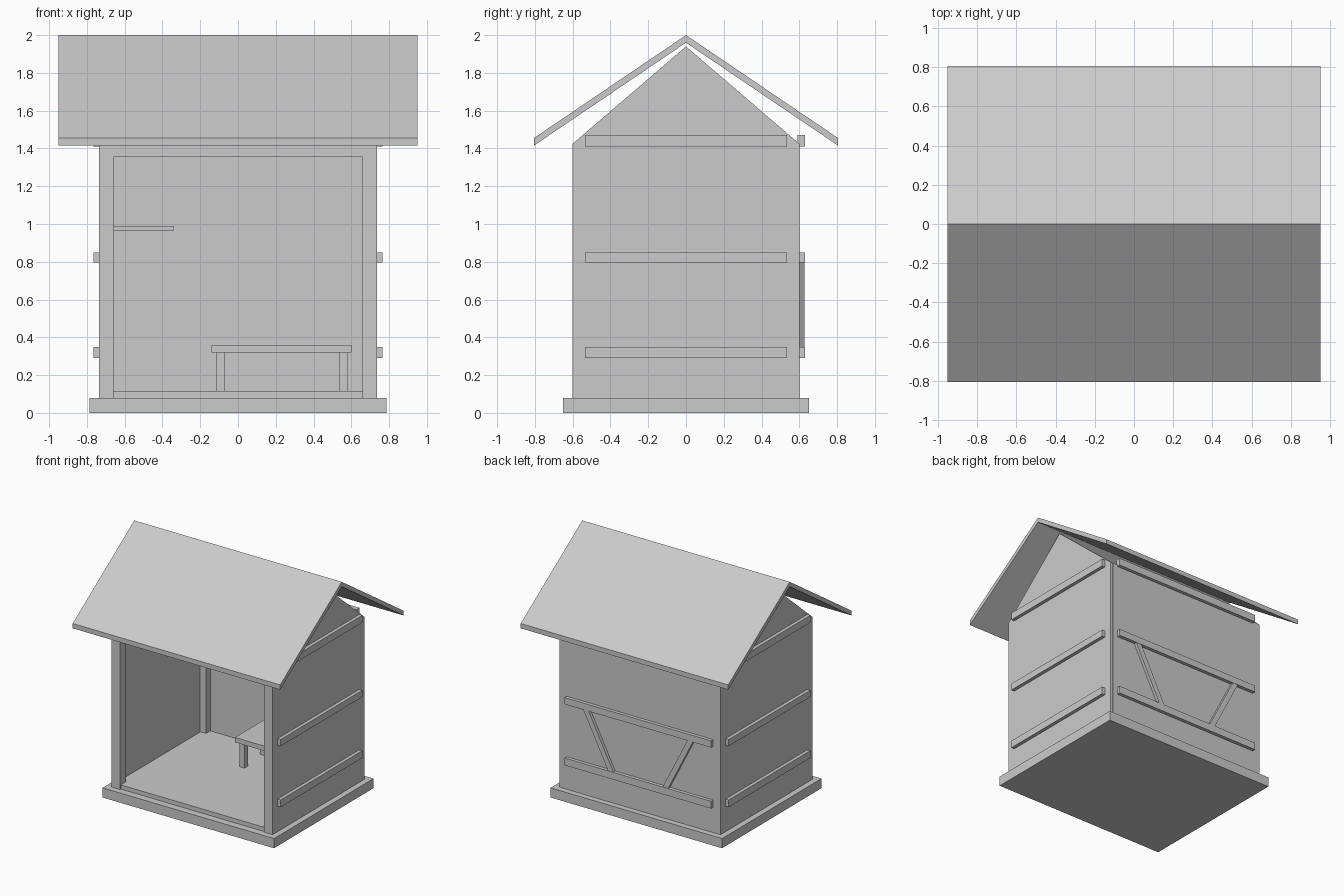
import bpy
import math
from mathutils import Matrix

cube = bpy.data.objects.get("Cube")
if cube:
    bpy.data.objects.remove(cube, do_unlink=True)

grey = bpy.data.materials.new("light_grey")
grey.use_nodes = True
COLOUR = (0.6, 0.6, 0.6, 1)
grey.diffuse_color = COLOUR
grey.node_tree.nodes["Principled BSDF"].inputs["Base Color"].default_value = COLOUR


def add_mesh(name, verts, faces):
    mesh = bpy.data.meshes.new(name)
    mesh.from_pydata(verts, [], faces)
    mesh.materials.append(grey)
    obj = bpy.data.objects.new(name, mesh)
    bpy.context.collection.objects.link(obj)
    return obj


def prism(name, profile, x0, x1):
    """Extrude a counter-clockwise (y, z) profile from x0 to x1."""
    n = len(profile)
    verts = [(x, y, z) for x in (x0, x1) for y, z in profile]
    faces = [tuple(reversed(range(n))), tuple(range(n, 2 * n))]
    faces += [(i, (i + 1) % n, n + (i + 1) % n, n + i) for i in range(n)]
    return add_mesh(name, verts, faces)


def box(name, x, y, z):
    """Box from (low, high) pairs on each axis."""
    return prism(name, [(y[0], z[0]), (y[1], z[0]), (y[1], z[1]), (y[0], z[1])], *x)


def span(a, b, side):
    return tuple(sorted((a * side, b * side)))


W, D = 0.735, 0.6          # half width and half depth of the hut
IN_X, IN_Y = 0.66, 0.525   # inner faces of the frame
BASE, FLOOR, EAVE = 0.08, 0.115, 1.425

# Base and floor
box("base_slab", (-0.785, 0.785), (-0.65, 0.65), (0, BASE))
box("floor", (-0.71, 0.71), (-0.59, 0.58), (BASE, FLOOR))

# Corner posts and top beams
SIDES = ((1, "left"), (-1, "right"))
for sx, side in SIDES:
    for sy, end in ((-1, "front"), (1, "back")):
        box(f"{end}_{side}_post", span(IN_X, W, sx), span(IN_Y, D, sy), (BASE, EAVE))
    box(f"{side}_top_beam", span(IN_X, W, sx), (-IN_Y, IN_Y), (1.355, EAVE))
for sy, end in ((-1, "front"), (1, "back")):
    box(f"{end}_top_beam", (-IN_X, IN_X), span(IN_Y, D, sy), (1.355, EAVE))

# Side walls with gables, and the back wall
gable = [(-D, BASE), (D, BASE), (D, EAVE), (0, 1.94), (-D, EAVE)]
for sx, side in SIDES:
    prism(f"{side}_wall", gable, *span(0.715, 0.737, sx))
box("back_wall", (-0.715, 0.715), (0.58, 0.602), (BASE, EAVE))

# Horizontal battens on the sides and back
for level, low, high in (("lower", 0.29, 0.35), ("middle", 0.795, 0.85), ("upper", 1.41, 1.47)):
    for sx, side in SIDES:
        box(f"{level}_{side}_batten", span(W, 0.765, sx), (-0.535, 0.535), (low, high))
    box(f"{level}_back_batten", (-0.67, 0.67), (0.59, 0.63), (low, high))

# Slanted braces between the back battens
top, bottom = (0.49, 0.82), (0.23, 0.31)
dx, dz = top[0] - bottom[0], top[1] - bottom[1]
length = math.hypot(dx, dz)
for sx, side in SIDES:
    brace = box(f"{side}_back_brace", (-0.022, 0.022), (0.6, 0.627), (-length / 2, length / 2))
    middle = Matrix.Translation((sx * (top[0] + bottom[0]) / 2, 0, (top[1] + bottom[1]) / 2))
    brace.data.transform(middle @ Matrix.Rotation(sx * math.atan2(dx, dz), 4, "Y"))

# Roof slopes
prism("front_roof", [(-0.805, 1.415), (0, 1.96), (0, 2), (-0.805, 1.455)], -0.95, 0.95)
prism("back_roof", [(0, 1.96), (0.805, 1.415), (0.805, 1.455), (0, 2)], -0.95, 0.95)

# Bench and shelf
box("bench_seat", (-0.14, 0.6), (0.16, 0.54), (0.32, 0.36))
for side, x in (("right", (-0.115, -0.07)), ("left", (0.535, 0.58))):
    for end, y in (("front", (0.185, 0.23)), ("back", (0.455, 0.5))):
        box(f"bench_{end}_{side}_leg", x, y, (FLOOR, 0.32))
box("shelf", (-0.715, -0.34), (0.05, 0.58), (0.965, 0.99))
